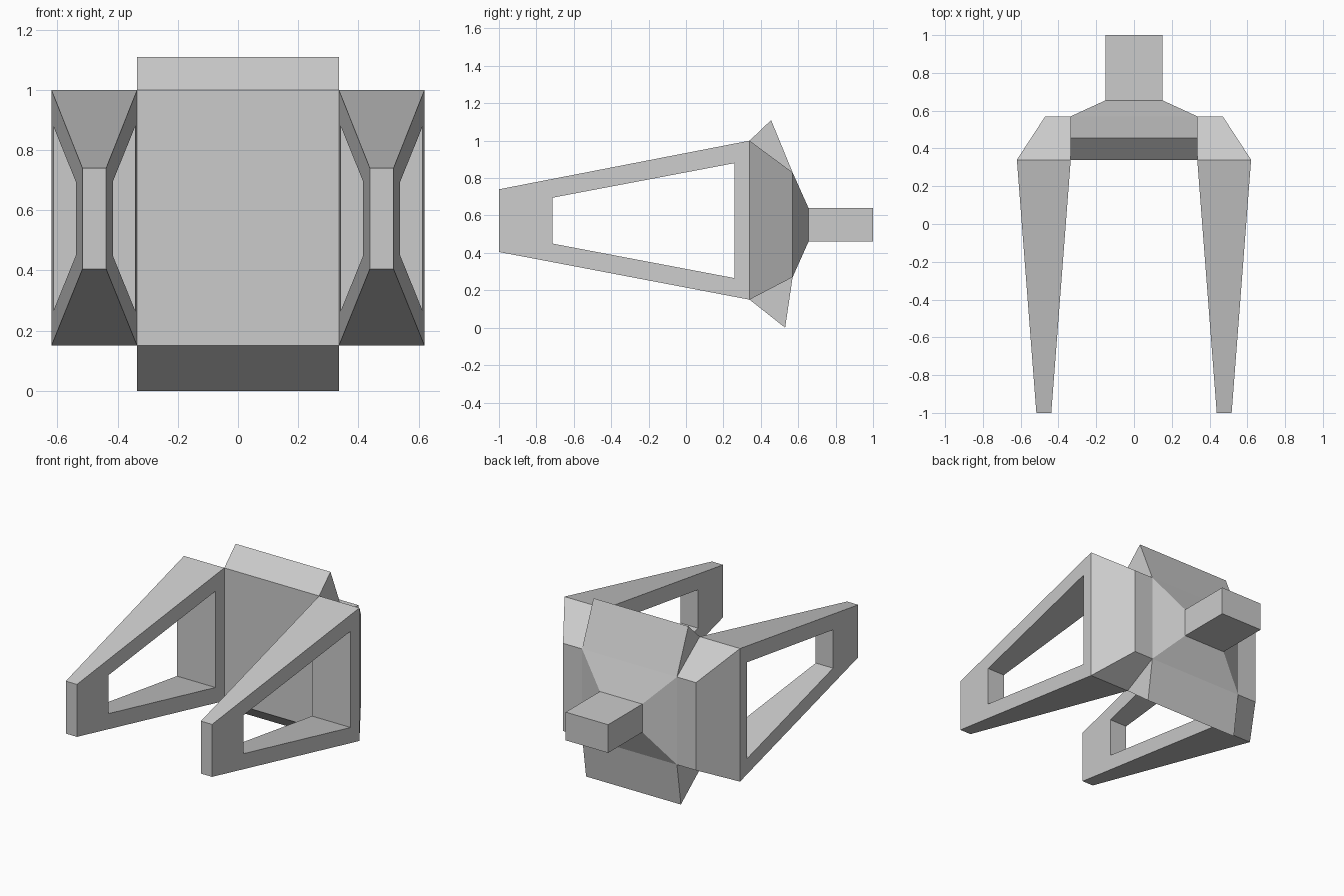
import bpy, bmesh

if "Cube" in bpy.data.objects:
    bpy.data.objects.remove(bpy.data.objects["Cube"])


def make(name, verts, faces, mirror=False):
    """Mesh object from points, optionally mirrored across x = 0."""
    bm = bmesh.new()
    vs = [bm.verts.new(v) for v in verts]
    for f in faces:
        bm.faces.new([vs[i] for i in f])
    bmesh.ops.recalc_face_normals(bm, faces=bm.faces)
    me = bpy.data.meshes.new(name)
    bm.to_mesh(me)
    bm.free()
    ob = bpy.data.objects.new(name, me)
    bpy.context.collection.objects.link(ob)
    if mirror:
        ob.modifiers.new("Mirror", 'MIRROR').use_axis[0] = True
    return ob


def bridge(name, a, b, mirror=False):
    """Solid between two loops with the same number of points."""
    n = len(a)
    sides = [(i, (i + 1) % n, (i + 1) % n + n, i + n) for i in range(n)]
    return make(name, a + b, sides + [tuple(range(n)), tuple(range(n, 2 * n))], mirror)


def rect(y, x0, x1, z0, z1):
    return [(x0, y, z0), (x1, y, z0), (x1, y, z1), (x0, y, z1)]


W = 0.335                                   # half width of the central body
FRONT, BACK, NECK = 0.34, 0.57, 0.655       # main y stations

# Central body, rear taper and square rear stub
neck = (-0.15, 0.15, 0.46, 0.64)
bridge("central_body", rect(FRONT, -W, W, 0.15, 1.0), rect(BACK, -W, W, 0.27, 0.83))
bridge("rear_taper", rect(BACK, -W, W, 0.27, 0.83), rect(NECK, *neck))
bridge("rear_stub", rect(NECK, *neck), rect(1.0, *neck))

# Wedge-shaped ridges above and below the body
for name, profile in (("upper_ridge", [(FRONT, 1.0), (0.455, 1.11), (BACK, 0.83)]),
                      ("lower_ridge", [(FRONT, 0.15), (0.53, 0.0), (BACK, 0.27)])):
    bridge(name, [(-W, y, z) for y, z in profile], [(W, y, z) for y, z in profile])

# Shoulders either side of the body
bridge("shoulder", rect(FRONT, W, 0.62, 0.15, 1.0), rect(BACK, W, 0.47, 0.27, 0.83), True)

# Tapered forward arms, each a frame around an open window
outline = [(-1.0, 0.405), (FRONT, 0.15), (FRONT, 1.0), (-1.0, 0.74)]
window = [(-0.715, 0.45), (0.26, 0.265), (0.26, 0.88), (-0.715, 0.695)]


def arm_point(y, z, outer):
    t = (y + 1.0) / (FRONT + 1.0)
    x = 0.517 + 0.103 * t if outer else 0.438 - 0.103 * t
    return (x, y, z)


# Points 0-3 inner outline, 4-7 inner window, 8-11 outer outline, 12-15 outer window
pts = [arm_point(y, z, o) for o in (False, True) for y, z in outline + window]
quads = []
for i in range(4):
    j = (i + 1) % 4
    quads += [(i, j, j + 4, i + 4), (i + 8, j + 8, j + 12, i + 12),
              (i, j, j + 8, i + 8), (i + 4, j + 4, j + 12, i + 12)]
make("forward_arm", pts, quads, True)
